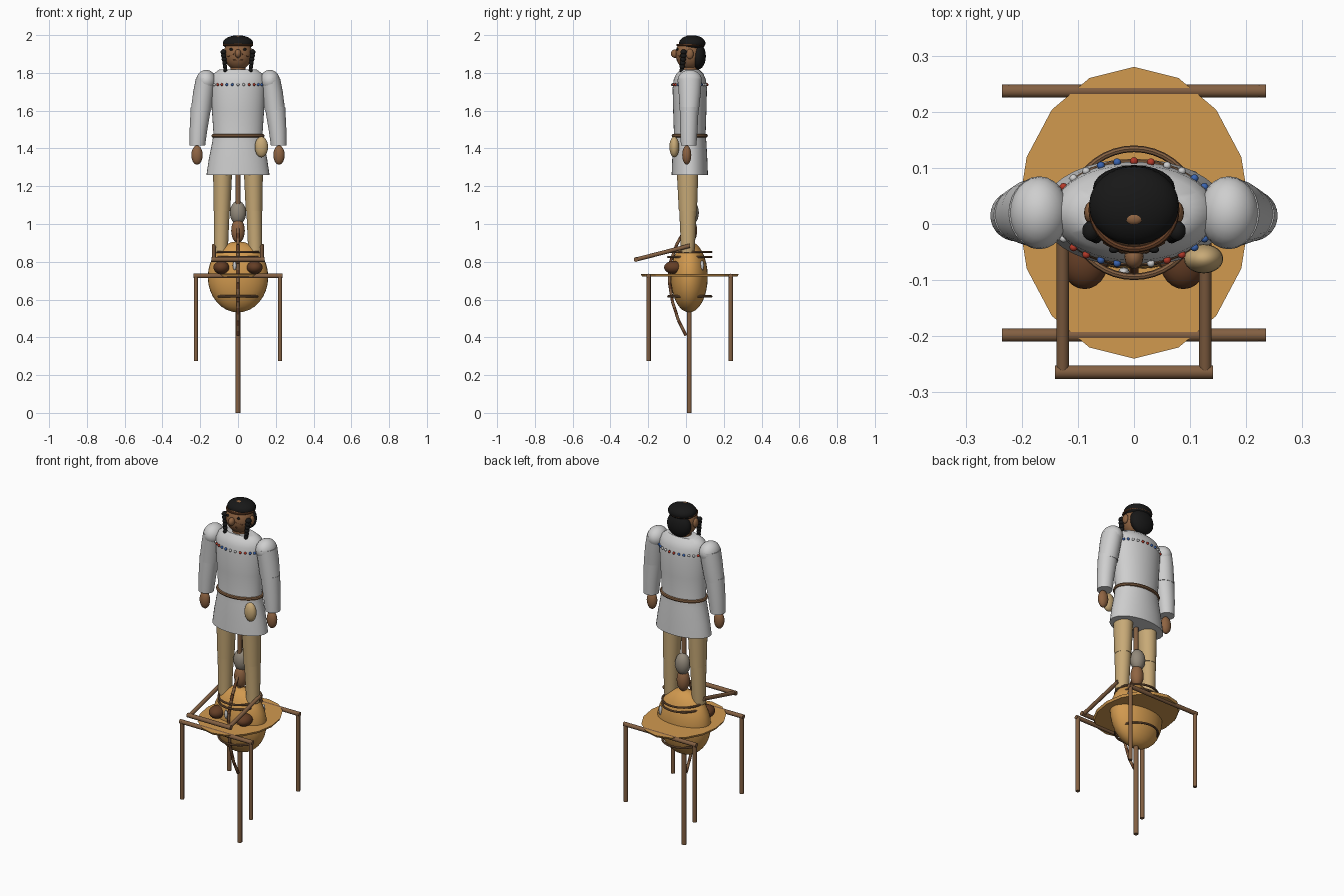
import bpy, bmesh, math
from mathutils import Vector, Matrix

cube = bpy.data.objects.get("Cube")
if cube:
    bpy.data.objects.remove(cube, do_unlink=True)


def material(name, *rgb):
    m = bpy.data.materials.new(name)
    col = tuple((c / 255) ** 2.2 for c in rgb) + (1,)
    m.use_nodes = True
    m.diffuse_color = col
    m.node_tree.nodes["Principled BSDF"].inputs["Base Color"].default_value = col
    return m


SHIRT = material("shirt_white", 205, 205, 205)
TAN = material("buckskin", 198, 168, 118)
ORANGE = material("golden_hide", 208, 152, 80)
WOOD = material("wood", 130, 96, 68)
SKIN = material("skin", 142, 100, 68)
DARK = material("dark_leather", 100, 64, 42)
BLACK = material("black_hair", 30, 30, 30)
STONE = material("stone_grey", 145, 136, 122)
RED = material("bead_red", 180, 60, 45)
BLUE = material("bead_blue", 60, 100, 175)


def finish(name, bm, mat, smooth=True):
    bmesh.ops.recalc_face_normals(bm, faces=bm.faces)
    me = bpy.data.meshes.new(name)
    bm.to_mesh(me)
    bm.free()
    for m in mat if isinstance(mat, list) else [mat]:
        me.materials.append(m)
    ob = bpy.data.objects.new(name, me)
    bpy.context.collection.objects.link(ob)
    if smooth:
        bpy.ops.object.select_all(action='DESELECT')
        ob.select_set(True)
        bpy.context.view_layer.objects.active = ob
        bpy.ops.object.shade_smooth_by_angle(angle=math.radians(40))
    return ob


def ball(name, at, radii, mat, n=24):
    bm = bmesh.new()
    bmesh.ops.create_uvsphere(bm, u_segments=n, v_segments=n // 2, radius=1,
        matrix=Matrix.Translation(at) @ Matrix.Diagonal((*radii, 1)))
    return finish(name, bm, mat)


def rod(name, a, b, r, mat, r2=None):
    a, b = Vector(a), Vector(b)
    rot = (b - a).to_track_quat('Z', 'Y').to_matrix().to_4x4()
    bm = bmesh.new()
    bmesh.ops.create_cone(bm, cap_ends=True, segments=14, radius1=r,
        radius2=r if r2 is None else r2, depth=(b - a).length,
        matrix=Matrix.Translation((a + b) / 2) @ rot)
    return finish(name, bm, mat)


def loft(name, rings, mat, n=28):
    # Each ring: centre x, centre y, height, half width, half depth
    bm = bmesh.new()
    loops = []
    for cx, cy, z, rx, ry in rings:
        loops.append([bm.verts.new((cx + rx * math.cos(t), cy + ry * math.sin(t), z))
                      for t in (math.tau * i / n for i in range(n))])
    for lo, hi in zip(loops, loops[1:]):
        for i in range(n):
            j = (i + 1) % n
            bm.faces.new((lo[i], lo[j], hi[j], hi[i]))
    bm.faces.new(loops[0])
    bm.faces.new(loops[-1])
    return finish(name, bm, mat)


def hoop(name, at, rx, ry, r, mat):
    bm = bmesh.new()
    n, k = 40, 8
    rows = []
    for i in range(n):
        a = math.tau * i / n
        rows.append([bm.verts.new((at[0] + (rx + r * math.cos(b)) * math.cos(a),
            at[1] + (ry + r * math.cos(b)) * math.sin(a), at[2] + r * math.sin(b)))
            for b in (math.tau * j / k for j in range(k))])
    for i in range(n):
        for j in range(k):
            p, q, j2 = rows[i], rows[(i + 1) % n], (j + 1) % k
            bm.faces.new((p[j], q[j], q[j2], p[j2]))
    return finish(name, bm, mat)


CY = 0.017  # shared depth centre of figure and stand

# Stand: post, legs, rails
rod("centre_post", (0, CY, 0), (0, CY, 1.3), 0.013, WOOD)
for y, end in ((-0.198, "front"), (0.237, "back")):
    rod(end + "_rail", (-0.235, y, 0.725), (0.235, y, 0.725), 0.012, WOOD)
    for s in (-1, 1):
        rod(end + "_stand_leg", (s * 0.223, y, 0.275), (s * 0.223, y, 0.73), 0.0115, WOOD)

# Rounded body with thin sixteen-sided brim
ball("drum_body", (0, CY, 0.72), (0.16, 0.098, 0.188), ORANGE, 32)
bm = bmesh.new()
bmesh.ops.create_cone(bm, cap_ends=True, segments=16, radius1=0.97, radius2=1, depth=1,
    matrix=Matrix.Translation((0, CY + 0.003, 0.729)) @ Matrix.Diagonal((0.207, 0.26, 0.013, 1)))
finish("brim", bm, ORANGE, smooth=False)
for z in (0.617, 0.825, 0.852):
    hoop("body_hoop", (0, CY + 0.003, z), 0.114, 0.114, 0.006, WOOD)

# Handle frame
rod("handle_bar", (-0.141, -0.264, 0.812), (0.141, -0.264, 0.812), 0.0125, WOOD)
for s in (-1, 1):
    rod("handle_arm", (s * 0.127, -0.26, 0.813), (s * 0.127, 0.02, 0.885), 0.011, WOOD)
    ball("moccasin", (s * 0.088, -0.066, 0.77), (0.042, 0.05, 0.034), DARK)

# Striped cord hanging over the front of the body
pts = [Vector((0, y, z)) for y, z in
       ((0, 0.98), (-0.05, 0.89), (-0.085, 0.79), (-0.088, 0.69), (-0.072, 0.59), (-0.04, 0.49), (0, 0.41))]
path = [a.lerp(b, k / 3) for a, b in zip(pts, pts[1:]) for k in range(3)] + [pts[-1]]
for i, (a, b) in enumerate(zip(path, path[1:])):
    rod("cord_segment", a, b, 0.008, DARK if i % 2 else WOOD)
ball("front_charm", (-0.018, -0.085, 0.78), (0.01, 0.008, 0.025), SHIRT, 12)
ball("side_charm", (0.105, 0.085, 0.78), (0.01, 0.01, 0.028), SHIRT, 12)

# Rattle between the legs
ball("rattle_head", (0, 0.03, 1.06), (0.043, 0.038, 0.062), STONE)
ball("rattle_grip", (0, 0.025, 0.965), (0.036, 0.034, 0.065), SKIN)

# Limbs
for s in (-1, 1):
    loft("upper_leg", [(s * 0.085, 0.01, 1.07, 0.044, 0.048), (s * 0.081, 0.008, 1.3, 0.051, 0.058)], TAN)
    loft("lower_leg", [(s * 0.09, 0.008, 0.85, 0.037, 0.036), (s * 0.09, 0.01, 0.9, 0.038, 0.038),
                       (s * 0.086, 0.01, 1.08, 0.042, 0.046)], TAN)
    ball("shoulder", (s * 0.169, 0.02, 1.758), (0.053, 0.065, 0.058), SHIRT)
    loft("upper_sleeve", [(s * 0.196, 0.017, 1.6, 0.054, 0.051), (s * 0.182, 0.02, 1.7, 0.055, 0.059),
                          (s * 0.17, 0.02, 1.77, 0.053, 0.063)], SHIRT)
    loft("lower_sleeve", [(s * 0.215, 0.014, 1.415, 0.041, 0.041), (s * 0.209, 0.015, 1.5, 0.047, 0.046),
                          (s * 0.196, 0.017, 1.62, 0.054, 0.05)], SHIRT)
    ball("hand", (s * 0.217, 0.004, 1.365), (0.03, 0.024, 0.051), SKIN)

# Shirt with flared hem
loft("shirt", [(0, 0.02, 1.26, 0.167, 0.096), (0, 0.02, 1.34, 0.155, 0.093), (0, 0.02, 1.43, 0.137, 0.088),
               (0, 0.02, 1.48, 0.13, 0.084), (0, 0.02, 1.6, 0.138, 0.088), (0, 0.02, 1.72, 0.145, 0.091),
               (0, 0.02, 1.765, 0.145, 0.085), (0, 0.02, 1.795, 0.13, 0.072), (0, 0.02, 1.817, 0.1, 0.05)], SHIRT, 36)
hoop("belt", (0, 0.02, 1.467), 0.131, 0.086, 0.01, WOOD)
ball("pouch", (0.124, -0.062, 1.408), (0.035, 0.026, 0.055), TAN)

# Beads around the chest
count = 30
for i in range(count):
    t = math.tau * (i + 0.5) / count
    ball("bead", (0.145 * math.cos(t), 0.02 + 0.092 * math.sin(t), 1.738), (0.0075,) * 3,
         (RED, RED, BLUE, BLUE, SHIRT, SHIRT)[i % 6], 10)

# Head and face
rod("neck", (0, 0.02, 1.79), (0, 0.02, 1.86), 0.042, SKIN)
ball("head", (0, 0.018, 1.9), (0.076, 0.073, 0.085), SKIN, 32)
ball("nose", (0, -0.058, 1.902), (0.017, 0.022, 0.023), SKIN, 16)
rod("mouth", (-0.026, -0.046, 1.868), (0.026, -0.046, 1.868), 0.003, DARK)
for s in (-1, 1):
    ball("eye", (s * 0.036, -0.046, 1.925), (0.009, 0.006, 0.007), BLACK, 12)
    ball("ear", (s * 0.077, 0.02, 1.9), (0.012, 0.02, 0.027), SKIN, 16)
    rod("cheek_line", (s * 0.02, -0.051, 1.9), (s * 0.054, -0.032, 1.885), 0.003, DARK)
    # Braids in overlapping knots
    for k in range(6):
        ball("braid_knot", (s * (0.077 - 0.002 * k), -0.012 - 0.002 * k, 1.91 - 0.019 * k),
             (0.016 - 0.001 * k, 0.018 - 0.001 * k, 0.014), BLACK, 14)

# Hair and headband
ball("hair_cap", (0, 0.033, 1.957), (0.08, 0.07, 0.042), BLACK, 32)
ball("back_hair", (0, 0.064, 1.888), (0.073, 0.041, 0.07), BLACK)
hoop("headband", (0, 0.025, 1.948), 0.075, 0.07, 0.006, DARK)
ball("crown_knot", (0, 0.01, 1.991), (0.017, 0.012, 0.008), SKIN, 12)
